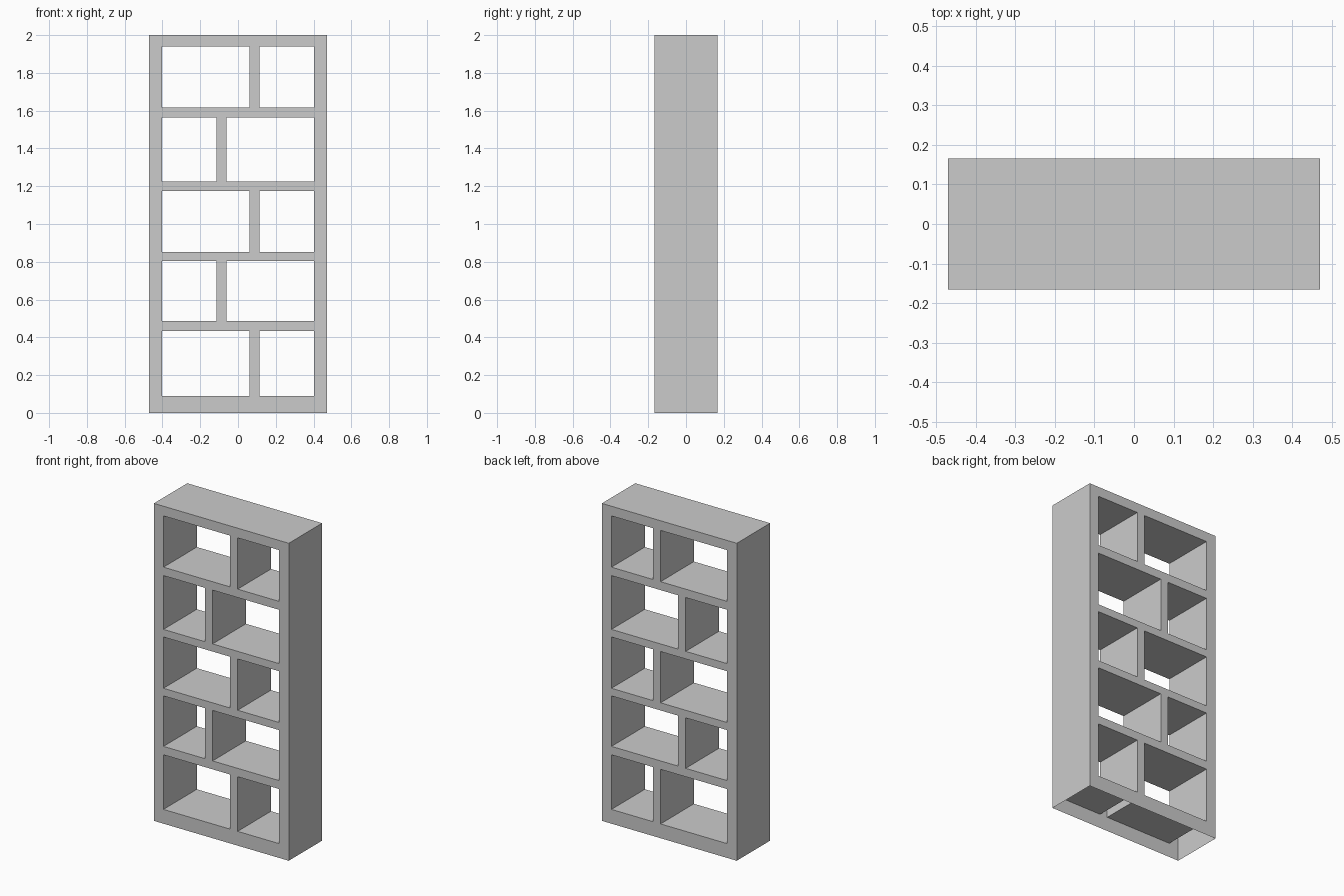
import bpy
import bmesh
from mathutils import Vector

if "Cube" in bpy.data.objects:
    bpy.data.objects.remove(bpy.data.objects["Cube"])

DEPTH = 0.332
SIDE, INNER = 0.47, 0.403
POST_IN, POST_OUT = 0.061, 0.114
half = [POST_IN, POST_OUT, INNER, SIDE]
xs = [-x for x in reversed(half)] + half
zs = [0, 0.09, 0.434, 0.487, 0.805, 0.853, 1.176, 1.224, 1.563, 1.616, 1.939, 2.0]


def is_solid(i, j):
    # frame sides, shelves, then the divider that alternates right / left per row
    if i in (0, len(xs) - 2) or j % 2 == 0:
        return True
    return i == (4 if (j // 2) % 2 == 0 else 2)


# front lattice of the bookcase
bm = bmesh.new()
verts = {}


def vert(i, j):
    if (i, j) not in verts:
        verts[i, j] = bm.verts.new((xs[i], -DEPTH / 2, zs[j]))
    return verts[i, j]


for i in range(len(xs) - 1):
    for j in range(len(zs) - 1):
        if is_solid(i, j):
            bm.faces.new([vert(i, j), vert(i + 1, j), vert(i + 1, j + 1), vert(i, j + 1)])

# depth: outer walls and compartment linings
ext = bmesh.ops.extrude_face_region(bm, geom=bm.faces[:])
moved = [g for g in ext["geom"] if isinstance(g, bmesh.types.BMVert)]
bmesh.ops.translate(bm, verts=moved, vec=Vector((0, DEPTH, 0)))
bmesh.ops.recalc_face_normals(bm, faces=bm.faces[:])

# hollow, open underside
base = [f for f in bm.faces if all(v.co.z < 1e-5 for v in f.verts)]
bmesh.ops.delete(bm, geom=base, context='FACES')

mesh = bpy.data.meshes.new("bookcase_shell")
bm.to_mesh(mesh)
bm.free()
bookcase = bpy.data.objects.new("bookcase_shell", mesh)
bpy.context.collection.objects.link(bookcase)
